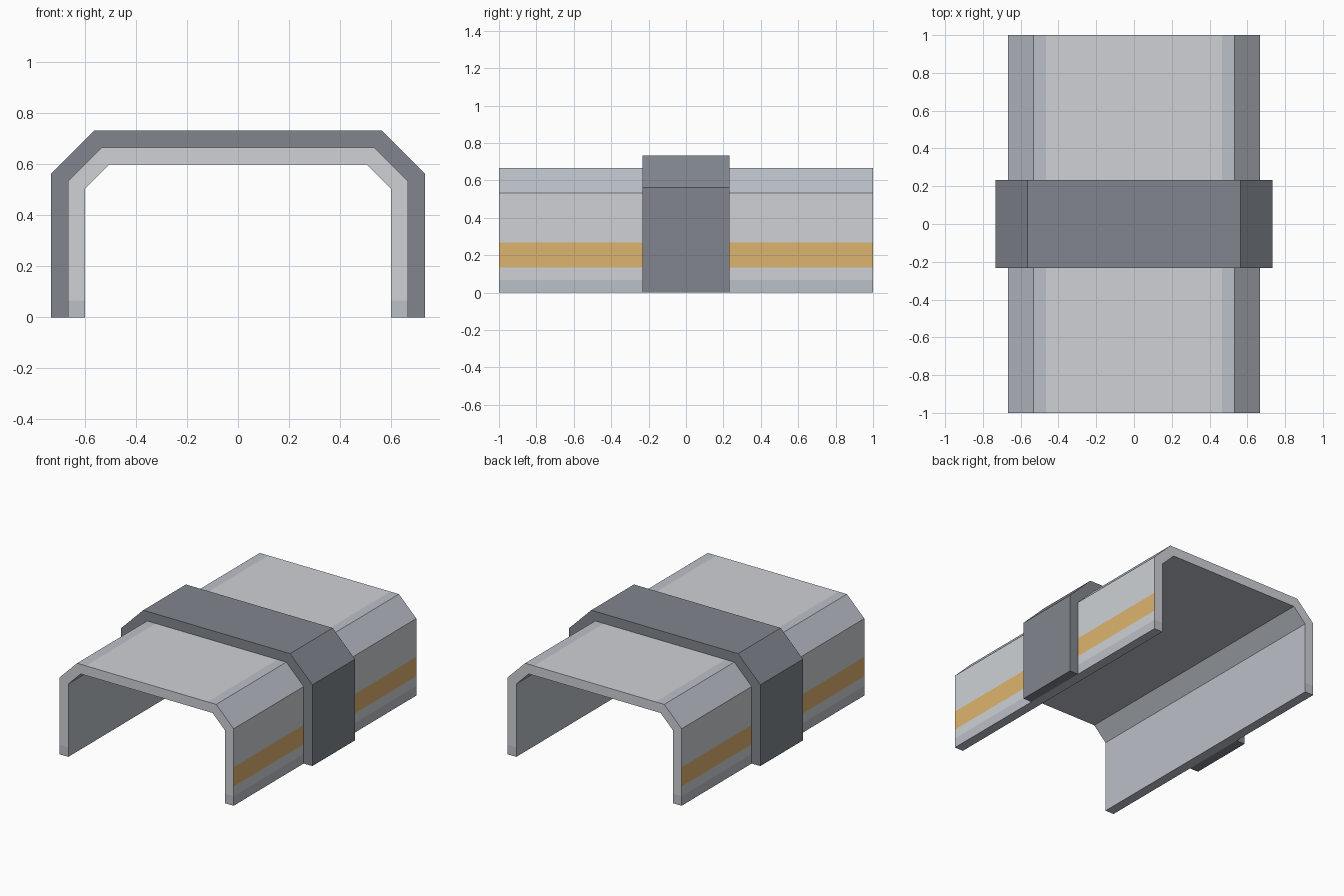
import bpy
import bmesh

if "Cube" in bpy.data.objects:
    bpy.data.objects.remove(bpy.data.objects["Cube"])


def material(name, color):
    mat = bpy.data.materials.new(name)
    mat.diffuse_color = (*color, 1)
    mat.use_nodes = True
    mat.node_tree.nodes["Principled BSDF"].inputs["Base Color"].default_value = mat.diffuse_color
    return mat


LIGHT = material("light_grey", (0.62, 0.64, 0.67))
TRIM = material("trim_grey", (0.50, 0.53, 0.58))
DARK = material("dark_grey", (0.22, 0.24, 0.27))
ORANGE = material("orange", (0.73, 0.46, 0.16))
MATS = [LIGHT, TRIM, DARK, ORANGE]


def mirrored(half):
    """Complete a right-half profile (bottom to top) with its left half."""
    return half + [(-x, z) for x, z in reversed(half)]


def arch(name, outer, inner, half_length, outer_mats, cap_mats, inner_mat):
    """Extrude the strip between two open profiles along y, colouring each segment."""
    outer, inner = mirrored(outer), mirrored(inner)
    outer_mats = outer_mats + outer_mats[-2::-1]
    cap_mats = cap_mats + cap_mats[-2::-1]
    bm = bmesh.new()
    of, ob, nf, nb = [[bm.verts.new((x, y, z)) for x, z in profile]
                      for profile in (outer, inner)
                      for y in (-half_length, half_length)]

    def face(verts, mat):
        bm.faces.new(verts).material_index = MATS.index(mat)

    for i in range(len(outer) - 1):
        j = i + 1
        face((of[i], ob[i], ob[j], of[j]), outer_mats[i])
        face((nf[i], nf[j], nb[j], nb[i]), inner_mat)
        face((of[i], of[j], nf[j], nf[i]), cap_mats[i])
        face((ob[i], nb[i], nb[j], ob[j]), cap_mats[i])
    # Feet
    for i in (0, -1):
        face((of[i], nf[i], nb[i], ob[i]), cap_mats[i])
    bmesh.ops.recalc_face_normals(bm, faces=bm.faces)
    mesh = bpy.data.meshes.new(name)
    bm.to_mesh(mesh)
    bm.free()
    for mat in MATS:
        mesh.materials.append(mat)
    obj = bpy.data.objects.new(name, mesh)
    bpy.context.collection.objects.link(obj)
    return obj


# Tunnel shell: skirt, wall, orange stripe, wall, chamfer, roof edge, roof
levels = [0, 0.0667, 0.1333, 0.2667]
shell_outer = [(0.6667, z) for z in levels] + [(0.6667, 0.5333), (0.5333, 0.6667), (0.4667, 0.6667)]
shell_inner = [(0.6, z) for z in levels] + [(0.6, 0.505), (0.505, 0.6), (0.4667, 0.6)]
arch("tunnel_shell", shell_outer, shell_inner, 1.0,
     [TRIM, LIGHT, ORANGE, LIGHT, TRIM, TRIM, LIGHT],
     [TRIM] + [LIGHT] * 6, TRIM)

# Raised rib wrapped around the middle
arch("middle_rib",
     [(0.7333, 0), (0.7333, 0.5627), (0.5627, 0.7333)],
     [(0.6667, 0), (0.6667, 0.5333), (0.5333, 0.6667)],
     0.2333, [DARK] * 3, [DARK] * 3, DARK)
